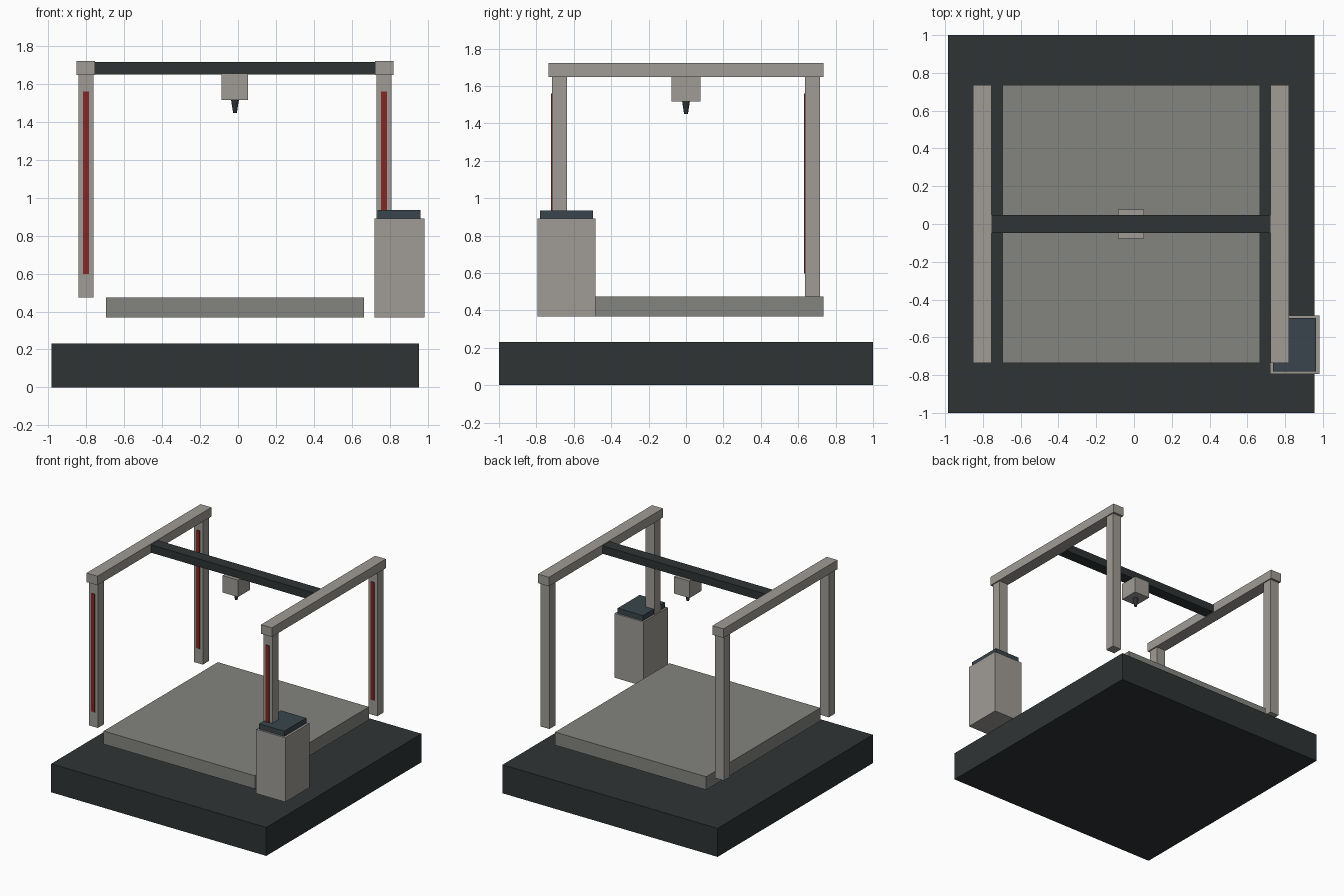
import bpy

if "Cube" in bpy.data.objects:
    bpy.data.objects.remove(bpy.data.objects["Cube"])

CX = -0.016  # centre line of the gantry


def material(name, rgb):
    m = bpy.data.materials.new(name)
    m.diffuse_color = (*rgb, 1)
    m.use_nodes = True
    m.node_tree.nodes["Principled BSDF"].inputs["Base Color"].default_value = m.diffuse_color
    return m


shell = material("warm_grey", (0.35, 0.33, 0.30))
plate = material("bed_grey", (0.23, 0.23, 0.21))
dark = material("charcoal", (0.028, 0.034, 0.036))
slate = material("slate_blue", (0.04, 0.06, 0.072))
red = material("deep_red", (0.22, 0.02, 0.018))


def box(name, x, y, z, mat):
    """Box from (min, max) ranges on each axis."""
    ranges = (x, y, z)
    bpy.ops.mesh.primitive_cube_add(size=1, location=[(a + b) / 2 for a, b in ranges])
    o = bpy.context.object
    o.name = name
    o.scale = [b - a for a, b in ranges]
    bpy.ops.object.transform_apply(location=False, rotation=False, scale=True)
    o.data.materials.append(mat)
    return o


# Base slab and floating print bed
box("base", (-0.985, 0.955), (-1, 1), (0, 0.232), dark)
box("print_bed", (-0.697, 0.666), (-0.735, 0.735), (0.368, 0.475), plate)

# Posts with red front strips, and the side rails on top
for sx, side in ((-1, "left"), (1, "right")):
    x = CX + sx * 0.787
    for y, end in ((-0.676, "front"), (0.676, "back")):
        box(f"{end}_{side}_post", (x - 0.04, x + 0.04), (y - 0.04, y + 0.04), (0.475, 1.648), shell)
        box(f"{end}_{side}_strip", (x - 0.016, x + 0.016), (y - 0.046, y - 0.035), (0.598, 1.56), red)
    box(f"{side}_rail", (x - 0.049, x + 0.049), (-0.735, 0.735), (1.648, 1.722), shell)

# Crossbar, print head and nozzle
box("crossbar", (CX - 0.74, CX + 0.74), (-0.047, 0.047), (1.652, 1.716), dark)
box("print_head", (CX - 0.07, CX + 0.07), (-0.077, 0.077), (1.517, 1.655), shell)
bpy.ops.mesh.primitive_cone_add(vertices=12, radius1=0.010, radius2=0.021, depth=0.07,
                                location=(CX, 0, 1.484))
nozzle = bpy.context.object
nozzle.name = "nozzle"
nozzle.data.materials.append(dark)

# Control cabinet with its top panel
box("control_cabinet", (0.721, 0.983), (-0.795, -0.484), (0.368, 0.892), shell)
box("control_panel", (0.736, 0.964), (-0.78, -0.497), (0.892, 0.935), slate)
